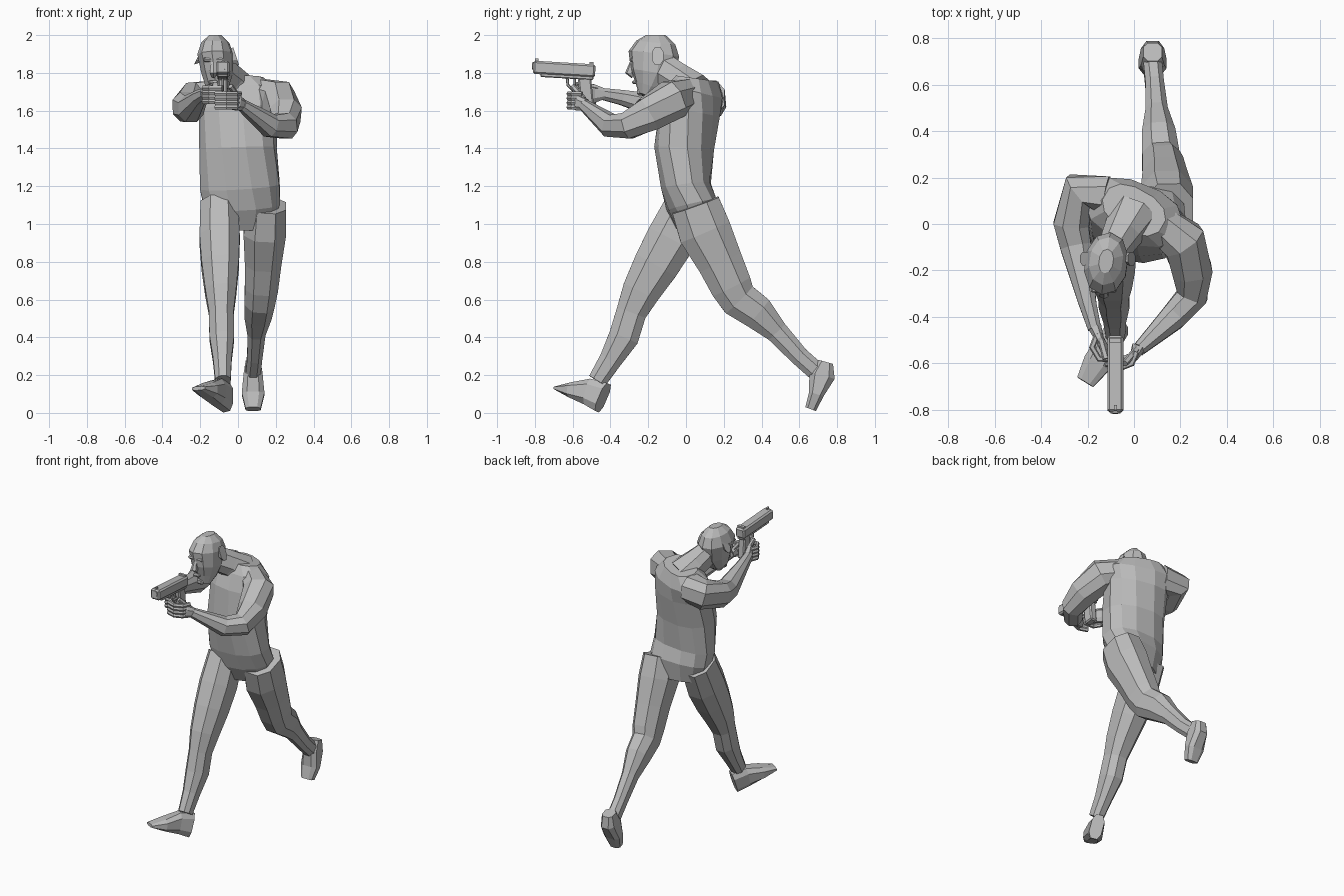
import bpy, bmesh, math
from mathutils import Vector, Matrix

default_cube = bpy.data.objects.get("Cube")
if default_cube:
    bpy.data.objects.remove(default_cube, do_unlink=True)

grey = bpy.data.materials.new("plain_grey")
grey.use_nodes = True
tone = (.5, .5, .5, 1)
grey.diffuse_color = tone
grey.node_tree.nodes["Principled BSDF"].inputs["Base Color"].default_value = tone

SIDEWAYS = Vector((1, 0, 0))
UPWARD = Vector((0, 0, 1))


def finish(name, bm):
    """Turn a bmesh into a flat shaded object."""
    bmesh.ops.recalc_face_normals(bm, faces=bm.faces[:])
    mesh = bpy.data.meshes.new(name)
    bm.to_mesh(mesh)
    bm.free()
    mesh.materials.append(grey)
    obj = bpy.data.objects.new(name, mesh)
    bpy.context.collection.objects.link(obj)
    return obj


def section(centre, across, depth, width, thickness, sides, squareness):
    """Points of one rounded, slightly squared cross-section."""
    fit = math.cos(math.pi / sides) ** squareness
    points = []
    for k in range(sides):
        angle = (k + .5) * math.tau / sides
        c, s = math.cos(angle), math.sin(angle)
        u = math.copysign(abs(c) ** squareness, c) * width / fit
        v = math.copysign(abs(s) ** squareness, s) * thickness / fit
        points.append(centre + across * u + depth * v)
    return points


def loft(name, rings, side=SIDEWAYS, sides=8, squareness=.85, twist=(0, 0)):
    """Skin sections (x, y, z, half width, half depth) set square to their path."""
    bm = bmesh.new()
    centres = [Vector(ring[:3]) for ring in rings]
    last = len(rings) - 1
    loops = []
    for i, (centre, ring) in enumerate(zip(centres, rings)):
        tangent = (centres[min(i + 1, last)] - centres[max(i - 1, 0)]).normalized()
        yaw = math.radians(twist[0] + (twist[1] - twist[0]) * i / last)
        across = Matrix.Rotation(yaw, 3, 'Z') @ side
        across = (across - tangent * across.dot(tangent)).normalized()
        depth = tangent.cross(across)
        points = section(centre, across, depth, ring[3], ring[4], sides, squareness)
        loops.append([bm.verts.new(point) for point in points])
    for low, high in zip(loops, loops[1:]):
        for k in range(sides):
            n = (k + 1) % sides
            bm.faces.new((low[k], low[n], high[n], high[k]))
    bm.faces.new(loops[0][::-1])
    bm.faces.new(loops[-1])
    return finish(name, bm)


def limb(name, start_x, end_x, rings, flatness):
    """Loft of (y, z, half depth) whose x runs evenly from start to end."""
    last = len(rings) - 1
    full = []
    for i, (y, z, radius) in enumerate(rings):
        x = start_x + (end_x - start_x) * i / last
        full.append((x, y, z, radius * flatness, radius))
    return loft(name, full)


def rod(name, points, radius, side=UPWARD, sides=6):
    return loft(name, [(*point, radius, radius) for point in points], side, sides)


def arm(name, rings):
    return loft(name, [(*ring, ring[3] * .95) for ring in rings], UPWARD)


def box(name, centre, size, tilt=0, bevel=0):
    """Box tilted about the x axis, with optional chamfers."""
    bm = bmesh.new()
    bmesh.ops.create_cube(bm, size=1)
    bmesh.ops.scale(bm, vec=size, verts=bm.verts)
    if bevel:
        bmesh.ops.bevel(bm, geom=bm.edges[:], offset=bevel, segments=1, affect='EDGES')
    place = Matrix.Translation(centre) @ Matrix.Rotation(tilt, 4, 'X')
    bmesh.ops.transform(bm, matrix=place, verts=bm.verts)
    return finish(name, bm)


# Torso, twisting from the hips to the shoulders
loft("torso", [
    (.02, .05, .98, .15, .09),
    (.02, .03, 1.1, .2, .13),
    (.01, 0, 1.2, .21, .13),
    (0, -.01, 1.4, .2, .15),
    (0, .02, 1.6, .2, .15),
    (0, .05, 1.7, .21, .13),
    (0, .06, 1.77, .14, .09)], sides=12, twist=(12, -30))

# Forward right leg and trailing left leg
limb("right_leg", -.1, -.08, [
    (.01, 1.1, .12),
    (-.08, .92, .13),
    (-.16, .78, .12),
    (-.24, .64, .1),
    (-.29, .53, .08),
    (-.33, .4, .08),
    (-.4, .28, .06),
    (-.47, .17, .05)], .82)
limb("left_leg", .15, .08, [
    (.05, 1.1, .13),
    (.1, .96, .14),
    (.18, .8, .12),
    (.24, .67, .11),
    (.28, .6, .1),
    (.38, .53, .09),
    (.48, .43, .06),
    (.6, .3, .05),
    (.69, .22, .05)], .8)

# Feet, from heel to toe
loft("right_foot", [
    (-.06, -.44, .08, .04, .08),
    (-.11, -.51, .11, .05, .07),
    (-.16, -.6, .12, .06, .04),
    (-.21, -.68, .13, .04, .01)], squareness=.7)
loft("left_foot", [
    (.08, .74, .27, .04, .04),
    (.08, .72, .2, .05, .07),
    (.08, .69, .1, .06, .04),
    (.08, .66, .02, .04, .03)], squareness=.7)

# Arms, bent toward the grip
arm("left_arm", [
    (.1, .01, 1.69, .08),
    (.21, -.07, 1.66, .1),
    (.25, -.2, 1.58, .09),
    (.25, -.31, 1.52, .07),
    (.17, -.4, 1.52, .06),
    (.02, -.54, 1.63, .03)])
arm("right_arm", [
    (-.12, .12, 1.67, .09),
    (-.23, .14, 1.66, .09),
    (-.27, 0, 1.62, .08),
    (-.25, -.1, 1.61, .07),
    (-.2, -.34, 1.67, .04),
    (-.17, -.45, 1.69, .03)])

# Neck and head
loft("neck", [
    (0, .04, 1.7, .1, .1),
    (-.05, -.04, 1.77, .08, .08),
    (-.1, -.13, 1.83, .06, .08)])
loft("head", [
    (-.1, -.22, 1.68, .03, .03),
    (-.11, -.2, 1.73, .06, .07),
    (-.11, -.18, 1.8, .08, .11),
    (-.12, -.17, 1.9, .09, .13),
    (-.12, -.16, 1.96, .07, .1),
    (-.12, -.16, 2, .03, .05)], sides=10, squareness=.95, twist=(-8, -8))

# Face features and ears
face_x = -.13
loft("nose", [
    (face_x, -.28, 1.87, .01, .01),
    (face_x, -.3, 1.8, .02, .02),
    (face_x, -.28, 1.78, .01, .01)], sides=6)
box("brow", (face_x, -.28, 1.87), (.11, .03, .02), .2, .007)
box("lips", (face_x, -.27, 1.75), (.05, .03, .02), 0, .007)
box("chin", (-.12, -.24, 1.7), (.05, .04, .04), 0, .01)
for label, inner, outer in (("left", -.04, -.01), ("right", -.19, -.21)):
    loft(label + "_ear", [
        (inner, -.15, 1.88, .03, .02),
        (outer, -.15, 1.89, .05, .03)], UPWARD)

# Hands: palms, thumbs and wrapped fingers
loft("right_palm", [
    (-.17, -.44, 1.69, .03, .03),
    (-.15, -.49, 1.69, .05, .02),
    (-.12, -.55, 1.69, .04, .02)], UPWARD)
loft("left_palm", [
    (.02, -.53, 1.63, .03, .03),
    (0, -.57, 1.64, .04, .02),
    (-.05, -.59, 1.65, .04, .02)], UPWARD)
finger_paths = {
    "right": (1.72, [(-.16, -.48), (-.18, -.53), (-.15, -.58), (-.08, -.58)]),
    "left": (1.69, [(.01, -.55), (-.01, -.6), (-.06, -.62), (-.12, -.6)]),
}
for label, (top, path) in finger_paths.items():
    for i, digit in enumerate(("index", "middle", "ring", "little")):
        height = top - i * .024
        rod(f"{label}_{digit}_finger", [(x, y, height) for x, y in path], .012)
rod("right_thumb", [(-.15, -.47, 1.72), (-.12, -.58, 1.74)], .013)
rod("left_thumb", [(.01, -.54, 1.66), (-.04, -.6, 1.73)], .013)

# Pistol: slide, frame, barrel, grip, guard and sights
lean = -.06
gun_x = -.08
box("pistol_slide", (gun_x, -.645, 1.82), (.07, .33, .07), lean, .01)
box("pistol_frame", (gun_x, -.63, 1.785), (.055, .28, .03), lean, .005)
box("pistol_grip", (gun_x, -.53, 1.7), (.05, .07, .15), .1, .008)
rod("pistol_barrel", [(gun_x, -.7, 1.83), (gun_x, -.815, 1.838)], .02, sides=10)
guard_path = [(-.55, 1.715), (-.6, 1.71), (-.625, 1.735), (-.63, 1.78)]
rod("trigger_guard", [(gun_x, y, z) for y, z in guard_path], .007, SIDEWAYS)
rod("trigger", [(gun_x, -.59, 1.77), (gun_x, -.59, 1.73)], .006, SIDEWAYS)
box("front_sight", (gun_x, -.79, 1.87), (.012, .02, .014), lean)
box("rear_sight", (gun_x, -.5, 1.85), (.05, .02, .014), lean)
